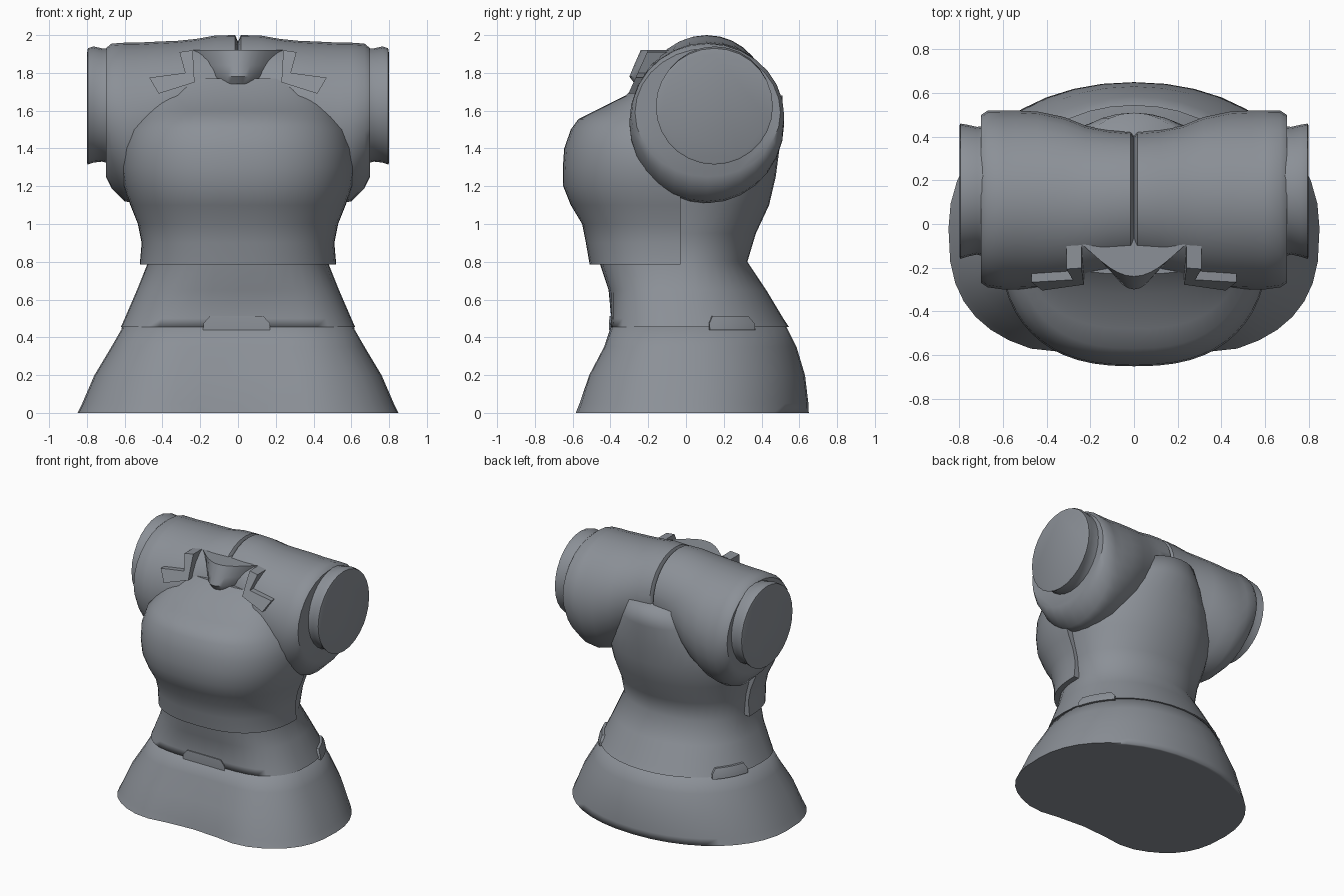
import bpy, bmesh, math
from mathutils import Vector

if "Cube" in bpy.data.objects:
    bpy.data.objects.remove(bpy.data.objects["Cube"])

grey = bpy.data.materials.new("slate_grey")
grey.use_nodes = True
COLOUR = (0.26, 0.28, 0.31, 1)
grey.diffuse_color = COLOUR
grey.node_tree.nodes["Principled BSDF"].inputs["Base Color"].default_value = COLOUR


def loft(name, rings, angle=40):
    """Skin closed rings of equal length and cap both ends."""
    bm = bmesh.new()
    rows = [[bm.verts.new(p) for p in ring] for ring in rings]
    n = len(rows[0])
    for a, b in zip(rows, rows[1:]):
        for i in range(n):
            j = (i + 1) % n
            bm.faces.new((a[i], a[j], b[j], b[i]))
    bm.faces.new(rows[0][::-1])
    bm.faces.new(rows[-1])
    bmesh.ops.recalc_face_normals(bm, faces=bm.faces)
    mesh = bpy.data.meshes.new(name)
    bm.to_mesh(mesh)
    bm.free()
    ob = bpy.data.objects.new(name, mesh)
    bpy.context.collection.objects.link(ob)
    mesh.materials.append(grey)
    bpy.ops.object.select_all(action="DESELECT")
    ob.select_set(True)
    bpy.context.view_layer.objects.active = ob
    bpy.ops.object.shade_smooth_by_angle(angle=math.radians(angle))
    return ob


def section(z, w, front, back, dent=0, nf=2.7, nb=2.1, cy=-0.02, start=0, end=math.tau, n=40):
    """Horizontal outline: squarer front, rounder back, optional front dip."""
    pts = []
    closed = end - start > 6
    for i in range(n if closed else n + 1):
        t = start + (end - start) * i / n
        c, s = math.cos(t), math.sin(t)
        p = 2 / (nb if s > 0 else nf)
        x = w * math.copysign(abs(c) ** p, c)
        y = cy + ((back - cy) * s ** p if s > 0 else (front - cy) * abs(s) ** p)
        if s < 0:
            y += dent * max(0, 1 - (x / 0.4) ** 2)
        pts.append(Vector((x, y, z)))
    return pts


def shrink(ring, f):
    return [Vector((p.x * f, p.y * f, p.z)) for p in ring]


# Flared skirt with a softened bottom rim
skirt = [(0, .85, -.62, .65, .07), (.05, .825, -.60, .648, .06), (.2, .76, -.55, .63, .05),
         (.35, .67, -.47, .585, .04), (.48, .595, -.42, .52, .03)]
rings = [section(*s) for s in skirt]
loft("skirt", [shrink(rings[0], .97)] + rings, 100)

# Waist and back, with an overhanging lower rim
body = [(.455, .62, -.43, .545, .03), (.5, .6, -.425, .515, .03), (.65, .535, -.42, .425, .01),
        (.8, .475, -.46, .325), (.95, .49, -.46, .37), (1.1, .53, -.48, .44), (1.25, .56, -.5, .475),
        (1.4, .54, -.5, .495), (1.55, .45, -.4, .51), (1.68, .34, -.25, .51)]
rings = [section(*s) for s in body]
loft("waist_and_back", [shrink(rings[0], .94)] + rings, 100)

# Breastplate, the front half only
chest = [(.785, .52, -.51), (.9, .51, -.53), (1.0, .53, -.55), (1.1, .57, -.61), (1.2, .605, -.65),
         (1.3, .62, -.652), (1.4, .615, -.645), (1.5, .585, -.61), (1.555, .54, -.57),
         (1.6, .51, -.48), (1.68, .47, -.32), (1.77, .45, -.23)]
loft("breastplate", [section(z, w, f, 0, nf=2.5, cy=-.03, start=math.pi, end=math.tau, n=28)
                     for z, w, f in chest])


def tube_ring(x, y0, y1, z0, z1, n=28):
    """Elliptical ring in the y-z plane."""
    return [Vector((x, (y0 + y1) / 2 + (y1 - y0) / 2 * math.cos(math.tau * i / n),
                    (z0 + z1) / 2 + (z1 - z0) / 2 * math.sin(math.tau * i / n))) for i in range(n)]


# Shoulder sleeves meeting at a central groove, with flared arm rims
sleeve = [(0, -.2, .4, 1.4, 1.965), (.015, -.2, .42, 1.4, 2), (.12, -.22, .43, 1.35, 1.998),
          (.22, -.25, .45, 1.3, 1.98), (.32, -.28, .49, 1.22, 1.97), (.44, -.295, .515, 1.14, 1.965),
          (.54, -.3, .52, 1.11, 1.96), (.6, -.3, .52, 1.12, 1.96), (.67, -.29, .52, 1.19, 1.955),
          (.7, -.27, .5, 1.25, 1.93)]
rim = [(.68, -.15, .45, 1.32, 1.93), (.72, -.14, .445, 1.33, 1.93), (.765, -.15, .455, 1.325, 1.94),
       (.795, -.16, .46, 1.315, 1.93), (.8, -.15, .45, 1.325, 1.9)]
for side, sign in (("left", 1), ("right", -1)):
    for part, stations in (("shoulder", sleeve), ("arm_rim", rim)):
        loft(f"{side}_{part}", [tube_ring(sign * s[0], *s[1:]) for s in stations], 45)

# Neck guard: flat top, lip curving forward and down
def neck_ring(z, w, front, back, n=16):
    arc = []
    for i in range(n + 1):
        u = 2 * i / n - 1
        arc.append(Vector((w * u, back + (front - back) * math.cos(u * math.pi / 2) ** 1.3, z)))
    return arc


loft("neck_guard", [neck_ring(1.74, .2, -.27, -.05), neck_ring(1.78, .22, -.3, -.05),
                    neck_ring(1.84, .26, -.275, -.05), neck_ring(1.92, .3, -.24, -.05)])

# Small angular plates either side of the neck
for side, sign in (("left", 1), ("right", -1)):
    shape = [(.24, 1.92), (.31, 1.91), (.28, 1.8), (.47, 1.775), (.42, 1.69), (.23, 1.75)]
    loft(f"{side}_collar_plate", [[Vector((sign * x, y + (z - 1.69) * .45, z)) for x, z in shape]
                                  for y in (-.305, -.2)], 30)


# Tabs that rise from the skirt over the waist rim
def tab(name, start, end):
    rows = []
    for z, w, f, b, trim in ((.44, .635, -.437, .555, 0), (.475, .628, -.437, .548, 0), (.512, .612, -.434, .525, .04)):
        outer = section(z, w, f, b, .03, start=start + trim, end=end - trim, n=8)
        rows.append(outer + shrink(outer, .92)[::-1])
    loft(name, rows, 30)


front = 1.5 * math.pi
tab("front_tab", front - .19, front + .17)
tab("left_tab", .24, .72)
tab("right_tab", math.pi - .72, math.pi - .24)
